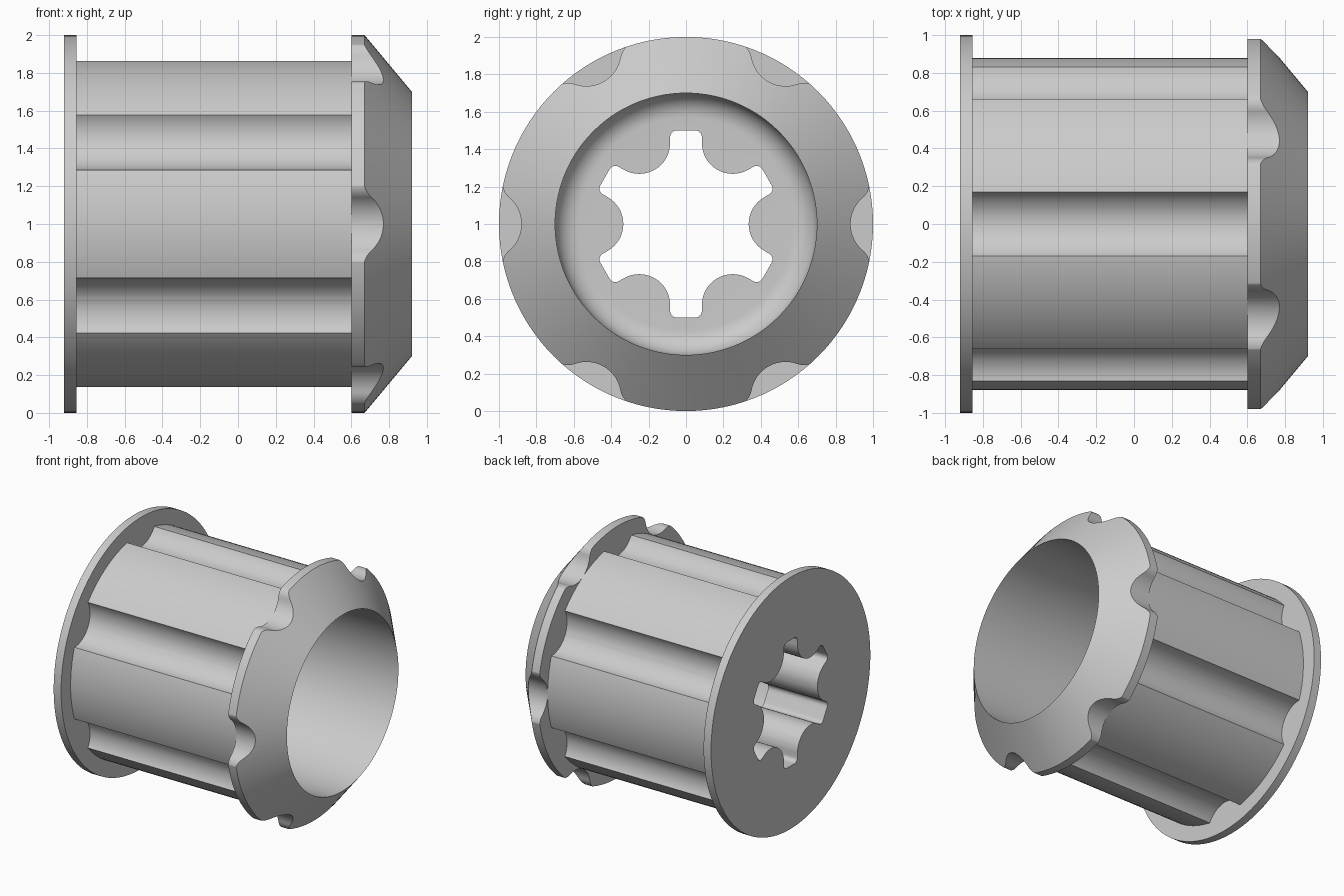
import bpy, bmesh
from math import sin, cos, pi, radians

scene = bpy.context.scene
if "Cube" in scene.objects:
    bpy.data.objects.remove(scene.objects["Cube"], do_unlink=True)

SEG = 120          # steps round the axis
CENTRE_Z = 1.0     # height of the axis, which runs along x
FLOOR_X = -0.4     # bottom of the bore
BORE_R = 0.7
BODY_R = 0.88
CORE_R = 0.2       # pilot hole, lost inside the socket

grey = bpy.data.materials.new("plain_grey")
grey.use_nodes = True
grey.diffuse_color = (0.6, 0.6, 0.6, 1)
grey.node_tree.nodes["Principled BSDF"].inputs["Base Color"].default_value = (0.6, 0.6, 0.6, 1)


def finish(name, bm):
    bmesh.ops.recalc_face_normals(bm, faces=bm.faces)
    mesh = bpy.data.meshes.new(name)
    bm.to_mesh(mesh)
    bm.free()
    mesh.materials.append(grey)
    obj = bpy.data.objects.new(name, mesh)
    obj.location.z = CENTRE_Z
    scene.collection.objects.link(obj)
    return obj


def lathe(name, profile):
    """Spin a closed loop of (x, radius) points round the x axis."""
    bm = bmesh.new()
    verts = [bm.verts.new((x, r, 0)) for x, r in profile]
    edges = [bm.edges.new(p) for p in zip(verts, verts[1:] + verts[:1])]
    bmesh.ops.spin(bm, geom=verts + edges, cent=(0, 0, 0), axis=(1, 0, 0),
                   angle=2 * pi, steps=SEG, use_merge=False)
    bmesh.ops.remove_doubles(bm, verts=bm.verts, dist=1e-5)
    return finish(name, bm)


def arc(cx, cy, r, start, end, n):
    return [(cx + r * cos(radians(start + (end - start) * i / n)),
             cy + r * sin(radians(start + (end - start) * i / n))) for i in range(n + 1)]


def turn(points, degrees):
    c, s = cos(radians(degrees)), sin(radians(degrees))
    return [(a * c - b * s, a * s + b * c) for a, b in points]


def prisms(name, outlines, x0, x1):
    """Extrude (y, z) outlines along x to make a hidden cutter."""
    bm = bmesh.new()
    for outline in outlines:
        ends = [[bm.verts.new((x, a, b)) for a, b in outline] for x in (x0, x1)]
        for ring in ends:
            bm.faces.new(ring)
        for i in range(len(outline)):
            bm.faces.new((ends[0][i - 1], ends[0][i], ends[1][i], ends[1][i - 1]))
    obj = finish(name, bm)
    obj.hide_render = True
    obj.hide_set(True)
    return obj


def cut(obj, *cutters):
    for cutter in cutters:
        mod = obj.modifiers.new(cutter.name, 'BOOLEAN')
        mod.operation = 'DIFFERENCE'
        mod.solver = 'EXACT'
        mod.object = cutter
        bpy.context.view_layer.objects.active = obj
        bpy.ops.object.modifier_apply(modifier=mod.name)


# Solid parts: thin end flange, body with a round-bottomed bore, bevelled collar
flange = lathe("end_flange", [(-0.92, CORE_R), (-0.92, 1), (-0.855, 1), (-0.855, CORE_R)])
fillet = 0.13
body = lathe("body", [(-0.855, CORE_R), (-0.855, BODY_R), (0.6, BODY_R), (0.6, BORE_R)]
             + arc(FLOOR_X + fillet, BORE_R - fillet, fillet, 90, 180, 10)
             + [(FLOOR_X, CORE_R)])
collar = lathe("collar", [(0.6, BORE_R), (0.6, 1), (0.67, 1), (0.92, BORE_R)])

# Six long grooves in the body
groove = arc(0.96, 0, 0.195, 0, 352.5, 47)
groove_cutter = prisms("groove_cutter", [turn(groove, 30 + 60 * k) for k in range(6)], -1, 0.8)

# Six notches in the collar, each a hollow arc with rounded shoulders
bend, hollow, shoulder = 50, 0.185, 0.1
half = arc(BODY_R + hollow, 0, hollow, 180, 180 - bend, 12)
offset = (hollow + shoulder) * sin(radians(bend))
crest = BODY_R + hollow - (hollow + shoulder) * cos(radians(bend))
half += arc(crest, offset, shoulder, -bend, 0, 8)[1:]
half.append((1.15, offset))
notch = half + [(a, -b) for a, b in reversed(half[1:])]
notch_cutter = prisms("notch_cutter", [turn(notch, 60 * k) for k in range(6)], 0.5, 1)

# Six-lobed socket: rounded teeth between straight slots with soft corners
tooth_at, tooth_r, slot_end, soft = 0.5, 0.165, 0.5, 0.035
slot_half = tooth_at * sin(radians(30)) - tooth_r
corner = arc(slot_end - soft, slot_half - soft, soft, 0, 90, 5)
slot_tip = [(a, -b) for a, b in reversed(corner)] + corner
socket = []
for k in range(6):
    socket += turn(arc(tooth_at, 0, tooth_r, 240, 120, 16), 60 * k)
    socket += turn(slot_tip, 30 + 60 * k)
socket_cutter = prisms("socket_cutter", [socket], -1.1, 0)

cut(flange, socket_cutter)
cut(body, groove_cutter, socket_cutter)
cut(collar, notch_cutter)

# Smooth curved walls, crisp rims
bpy.ops.object.select_all(action='DESELECT')
for obj in (flange, body, collar):
    obj.select_set(True)
bpy.context.view_layer.objects.active = body
bpy.ops.object.shade_smooth_by_angle(angle=radians(25))
